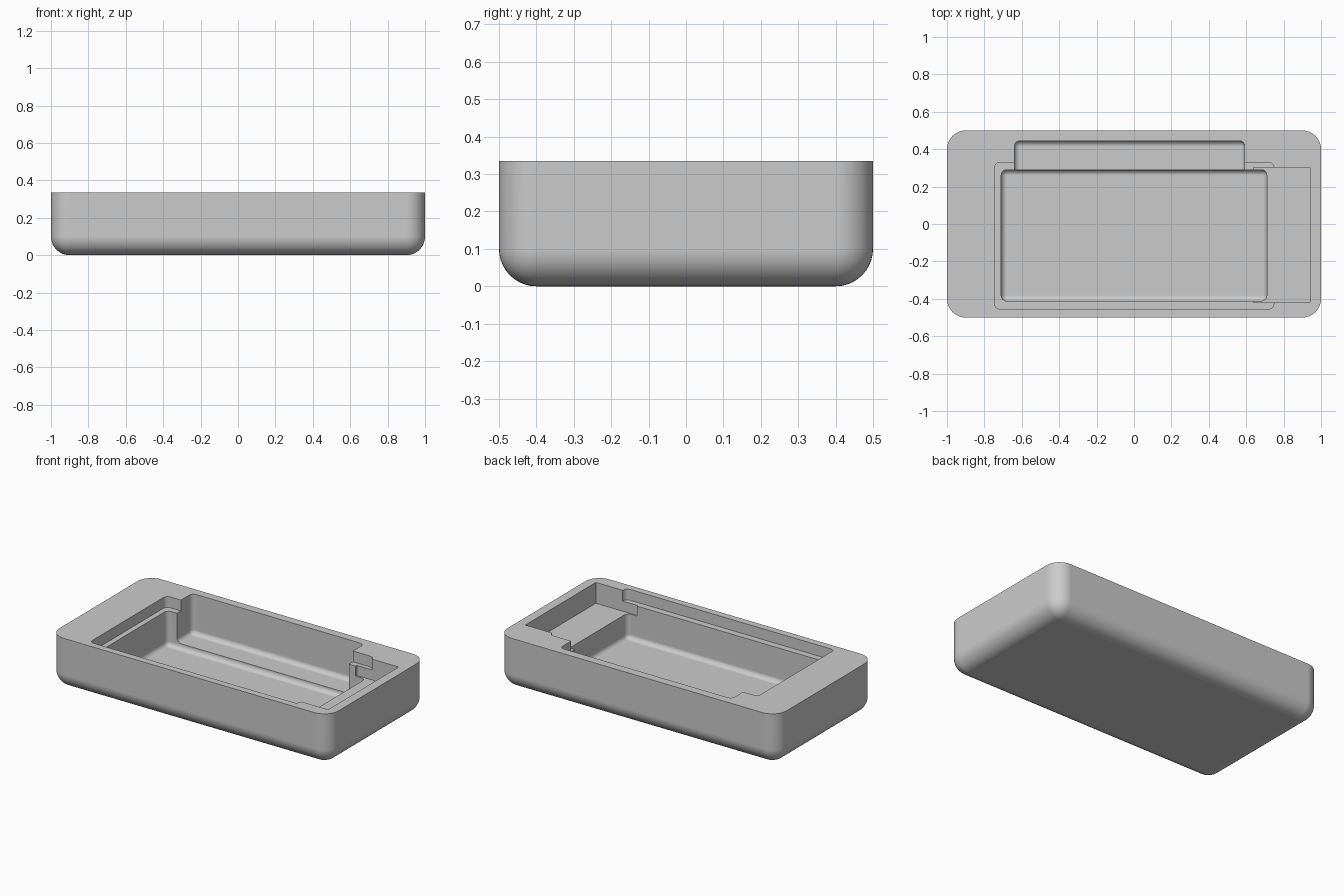
import bpy
import bmesh

if "Cube" in bpy.data.objects:
    bpy.data.objects.remove(bpy.data.objects["Cube"])

TOP = 0.335

gray = bpy.data.materials.new("housing_gray")
gray.use_nodes = True
color = (0.6, 0.6, 0.6, 1)
gray.diffuse_color = color
gray.node_tree.nodes["Principled BSDF"].inputs["Base Color"].default_value = color


def rounded_block(name, x0, x1, y0, y1, z0, z1, side_r=0, floor_r=0, segments=6):
    """Box with rounded upright edges and, optionally, rounded lower edges."""
    bm = bmesh.new()
    bmesh.ops.create_cube(bm, size=1)
    for v in bm.verts:
        v.co.x = x1 if v.co.x > 0 else x0
        v.co.y = y1 if v.co.y > 0 else y0
        v.co.z = z1 if v.co.z > 0 else z0

    def is_upright(e):
        return abs(e.verts[0].co.z - e.verts[1].co.z) > 0.01

    def is_low(e):
        return all(abs(v.co.z - z0) < 0.0001 for v in e.verts)

    if side_r and side_r == floor_r:
        edges = [e for e in bm.edges if is_upright(e) or is_low(e)]
        bmesh.ops.bevel(bm, geom=edges, offset=side_r, segments=segments,
                        profile=0.5, affect='EDGES')
    elif side_r:
        edges = [e for e in bm.edges if is_upright(e)]
        bmesh.ops.bevel(bm, geom=edges, offset=side_r, segments=segments,
                        profile=0.5, affect='EDGES')
    bmesh.ops.recalc_face_normals(bm, faces=bm.faces)
    mesh = bpy.data.meshes.new(name)
    bm.to_mesh(mesh)
    bm.free()
    mesh.materials.append(gray)
    obj = bpy.data.objects.new(name, mesh)
    bpy.context.collection.objects.link(obj)
    return obj


# Outer tray body
housing = rounded_block("housing", -1, 1, -0.5, 0.5, 0, TOP, 0.1, 0.1, 10)

# Pockets: lid ledge, side shelf, main well and raised rear trough
pockets = [
    rounded_block("main_well", -0.71, 0.71, -0.412, 0.29, 0.04, 0.45, 0.03, 0.03),
    rounded_block("rear_trough", -0.64, 0.592, 0.2, 0.445, 0.075, 0.46, 0.03, 0.03),
    rounded_block("lid_ledge", -0.745, 0.748, -0.455, 0.33, 0.265, 0.47, 0.03),
    rounded_block("side_shelf", 0.64, 0.94, -0.42, 0.302, 0.2, 0.48),
]

bpy.context.view_layer.objects.active = housing
for pocket in pockets:
    cut = housing.modifiers.new(pocket.name, 'BOOLEAN')
    cut.operation = 'DIFFERENCE'
    cut.solver = 'EXACT'
    cut.object = pocket
    bpy.ops.object.modifier_apply(modifier=cut.name)
    bpy.data.objects.remove(pocket)

# Smooth fillets, crisp rims
bpy.ops.object.select_all(action='DESELECT')
housing.select_set(True)
bpy.ops.object.shade_smooth_by_angle(angle=0.5)
weighted = housing.modifiers.new("even_shading", 'WEIGHTED_NORMAL')
weighted.keep_sharp = True
